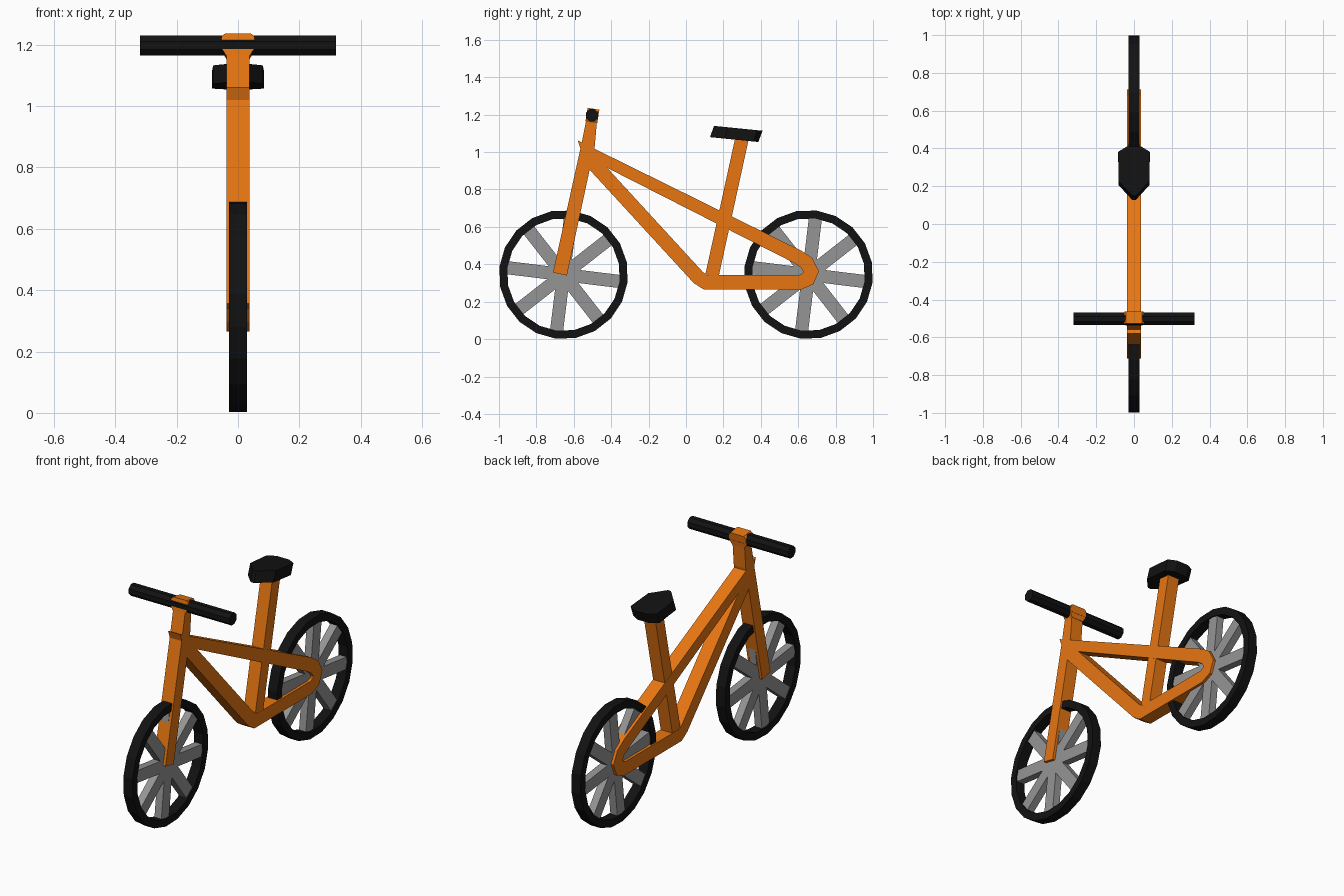
import bpy, bmesh, math
from mathutils import Vector, Matrix

if "Cube" in bpy.data.objects:
    bpy.data.objects.remove(bpy.data.objects["Cube"])


def material(name, rgb):
    m = bpy.data.materials.new(name)
    m.diffuse_color = (*rgb, 1)
    m.use_nodes = True
    m.node_tree.nodes["Principled BSDF"].inputs["Base Color"].default_value = m.diffuse_color
    return m


ORANGE = material("orange paint", (0.80, 0.18, 0.006))
BLACK = material("black rubber", (0.006, 0.006, 0.006))
GREY = material("grey metal", (0.30, 0.30, 0.30))


def finish(bm, name, mat):
    bmesh.ops.recalc_face_normals(bm, faces=bm.faces)
    me = bpy.data.meshes.new(name)
    bm.to_mesh(me)
    bm.free()
    me.materials.append(mat)
    ob = bpy.data.objects.new(name, me)
    bpy.context.collection.objects.link(ob)
    return ob


def tube(name, path, widths, hx=0.038, closed=False):
    """Square tube swept along a (y, z) path with mitred corners."""
    bm = bmesh.new()
    pts = [Vector(p) for p in path]
    n = len(pts)
    rings = []
    for i, p in enumerate(pts):
        a = p - pts[i - 1] if (closed or i > 0) else pts[1] - p
        b = pts[(i + 1) % n] - p if (closed or i < n - 1) else a
        na = Vector((-a.y, a.x)).normalized()
        nb = Vector((-b.y, b.x)).normalized()
        m = (na + nb).normalized()
        m *= widths[i % len(widths)] / max(m.dot(na), 0.45)
        rings.append([bm.verts.new((x, *(p + m * s)))
                      for x, s in ((-hx, -1), (hx, -1), (hx, 1), (-hx, 1))])
    for i in range(n if closed else n - 1):
        r, q = rings[i], rings[(i + 1) % n]
        for k in range(4):
            bm.faces.new((r[k], r[(k + 1) % 4], q[(k + 1) % 4], q[k]))
    if not closed:
        bm.faces.new(rings[0])
        bm.faces.new(rings[-1])
    return finish(bm, name, ORANGE)


def prism(name, base, offset, mat):
    """Extrude a flat outline along an offset."""
    bm = bmesh.new()
    f = bm.faces.new([bm.verts.new(p) for p in base])
    ext = bmesh.ops.extrude_face_region(bm, geom=[f], use_keep_orig=True)
    bmesh.ops.translate(bm, vec=offset,
                        verts=[v for v in ext["geom"] if isinstance(v, bmesh.types.BMVert)])
    return finish(bm, name, mat)


def wheel(label, y):
    z, sides, hx, tilt = 0.345, 20, 0.029, math.radians(-7)
    # tyre ring
    bm = bmesh.new()
    rings = []
    for i in range(sides):
        a = tilt + 2 * math.pi * i / sides
        rings.append([bm.verts.new((x, y + r * math.cos(a), z + r * math.sin(a)))
                      for x, r in ((-hx, 0.345), (hx, 0.345), (hx, 0.302), (-hx, 0.302))])
    for i in range(sides):
        r, q = rings[i], rings[(i + 1) % sides]
        for k in range(4):
            bm.faces.new((r[k], r[(k + 1) % 4], q[(k + 1) % 4], q[k]))
    finish(bm, label + "_tyre", BLACK)
    # eight broad spokes as one star
    star, t, w = [], 0.022, 0.035
    for i in range(8):
        a = tilt + math.pi / 4 * i
        c, s = math.cos(a), math.sin(a)
        inner = w / math.tan(math.pi / 8)
        for u, v in ((inner, -w), (0.303, -w), (0.303, w)):
            star.append((-t, y + u * c - v * s, z + u * s + v * c))
    prism(label + "_spokes", star, (2 * t, 0, 0), GREY)


wheel("front", -0.655)
wheel("rear", 0.655)

# main frame loop: top tube, rounded rear end, chain stay, down tube
tube("frame_loop", [(-0.522, 1.00), (0.595, 0.441), (0.645, 0.408), (0.669, 0.362),
                    (0.652, 0.322), (0.610, 0.304), (0.105, 0.304), (0.067, 0.328),
                    (-0.500, 0.945)], [0.038], closed=True)
# seat post and fork with tapered steering column
tube("seat_post", [(0.139, 0.34), (0.302, 1.085)], [0.036], 0.037)
tube("front_fork", [(-0.674, 0.348), (-0.523, 1.04), (-0.503, 1.18)], [0.038, 0.036, 0.028])

# handlebar
bm = bmesh.new()
bmesh.ops.create_cone(bm, cap_ends=True, segments=8, radius1=0.035, radius2=0.035, depth=0.64,
                      matrix=Matrix.Translation((0, -0.502, 1.197))
                      @ Matrix.Rotation(math.pi / 2, 4, 'Y')
                      @ Matrix.Rotation(math.pi / 8, 4, 'Z'))
finish(bm, "handlebar", BLACK)

# chamfered handlebar clamp
clamp = prism("handlebar_clamp",
              [(x, -0.032, z) for x, z in ((-0.038, -0.04), (0.038, -0.04), (0.054, -0.014),
                                           (0.054, 0.022), (0.042, 0.034), (-0.042, 0.034),
                                           (-0.054, 0.022), (-0.054, -0.014))],
              (0, 0.064, 0), ORANGE)
clamp.location = (0, -0.500, 1.198)
clamp.rotation_euler = (math.radians(-9), 0, 0)

# saddle: pointed outline, slanted with the seat post
half = [(0.010, 0.128), (0.081, 0.205), (0.084, 0.360), (0.040, 0.387)]
outline = half + [(-x, y) for x, y in reversed(half)]
prism("seat", [(x, y, 1.080 - (y - 0.128) * 0.10) for x, y in outline],
      (0, 0.022, 0.060), BLACK)
